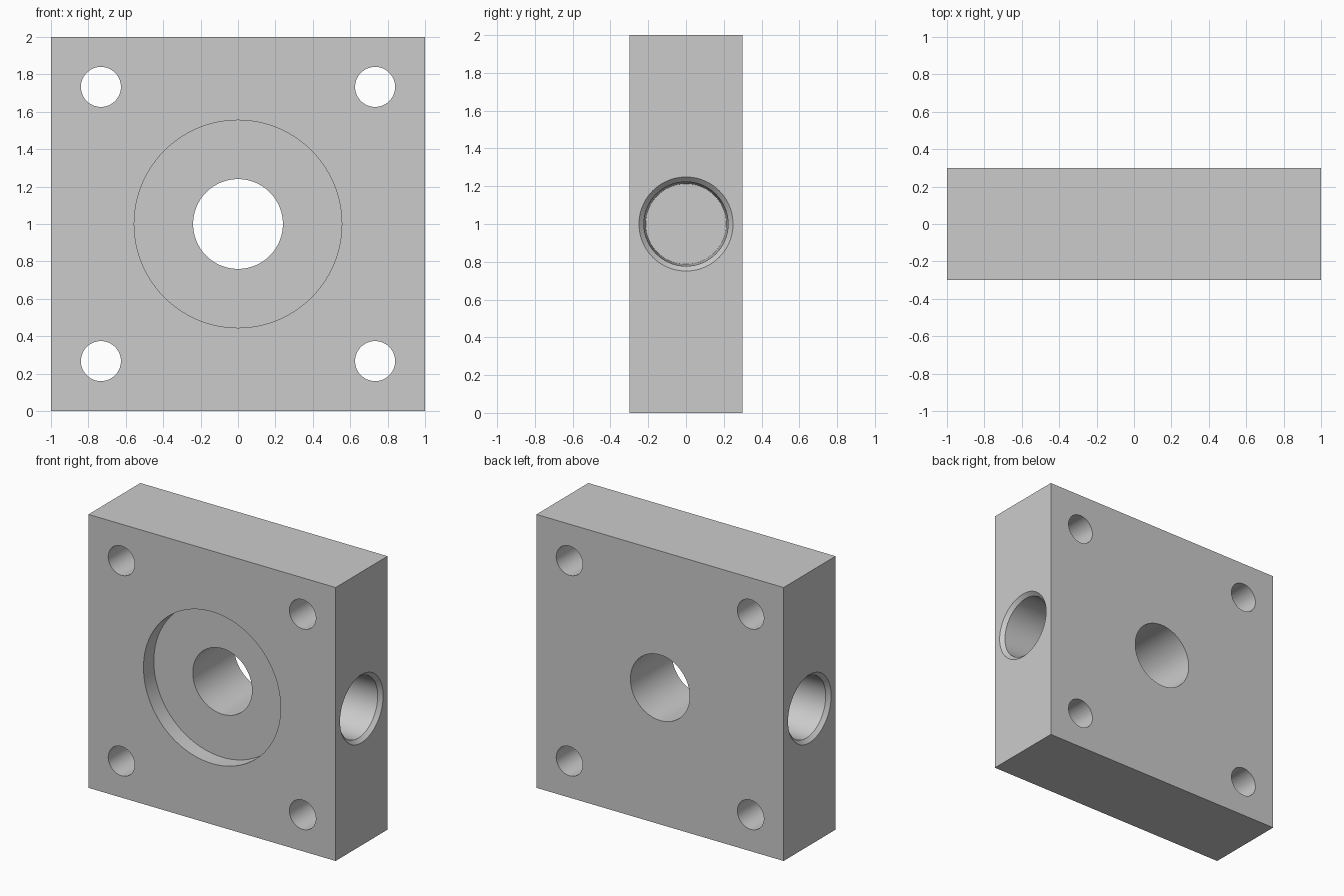
import bpy
import bmesh
from math import pi, radians

cube = bpy.data.objects.get("Cube")
if cube:
    bpy.data.objects.remove(cube, do_unlink=True)

# Plain grey metal
grey = bpy.data.materials.new("plain_grey")
grey.use_nodes = True
COLOUR = (0.6, 0.6, 0.6, 1)
grey.diffuse_color = COLOUR
grey.node_tree.nodes["Principled BSDF"].inputs["Base Color"].default_value = COLOUR

HALF, THICK, MID = 1.0, 0.6, 1.0
FRONT = -THICK / 2

# Square block
bpy.ops.mesh.primitive_cube_add(size=1, location=(0, 0, MID))
block = bpy.context.object
block.name = "mounting_block"
block.scale = (2 * HALF, THICK, 2 * HALF)
bpy.ops.object.transform_apply(location=False, rotation=False, scale=True)
block.data.materials.append(grey)


def cut(name, profile, location, rotation):
    """Subtract a round cutter whose profile lists (radius, height) rings."""
    bm = bmesh.new()
    steps = 96
    rings = []
    for radius, height in profile:
        ring = bmesh.ops.create_circle(bm, segments=steps, radius=radius)["verts"]
        for v in ring:
            v.co.z = height
        rings.append(ring)
    for low, high in zip(rings, rings[1:]):
        for i in range(steps):
            j = (i + 1) % steps
            bm.faces.new((low[i], low[j], high[j], high[i]))
    bm.faces.new(rings[0])
    bm.faces.new(rings[-1])
    bmesh.ops.recalc_face_normals(bm, faces=bm.faces)
    mesh = bpy.data.meshes.new(name)
    bm.to_mesh(mesh)
    bm.free()
    mesh.materials.append(grey)
    cutter = bpy.data.objects.new(name, mesh)
    cutter.location, cutter.rotation_euler = location, rotation
    cutter.hide_render = True
    bpy.context.collection.objects.link(cutter)
    mod = block.modifiers.new(name, "BOOLEAN")
    mod.operation, mod.solver, mod.object = "DIFFERENCE", "EXACT", cutter
    bpy.context.view_layer.objects.active = block
    bpy.ops.object.modifier_apply(modifier=name)
    bpy.data.objects.remove(cutter, do_unlink=True)


ALONG_Y = (pi / 2, 0, 0)

# Shallow round recess in the front, and the bore behind it
cut("front_recess", [(0.555, -FRONT - 0.12), (0.555, 0.5)], (0, 0, MID), ALONG_Y)
cut("centre_bore", [(0.24, -0.5), (0.24, 0.5)], (0, 0, MID), ALONG_Y)

# Four bolt holes
for x in (-0.733, 0.733):
    for z in (-0.733, 0.733):
        cut("bolt_hole", [(0.107, -0.5), (0.107, 0.5)], (x, 0, MID + z), ALONG_Y)

# Blind tapered ports with a chamfered mouth, one on each side
port = [(0.213, -0.36), (0.223, -0.026), (0.249, 0), (0.259, 0.01)]
for side in (-1, 1):
    cut("side_port", port, (side * HALF, 0, MID), (0, side * pi / 2, 0))

# Smooth bores with crisp rims
bpy.ops.object.select_all(action="DESELECT")
block.select_set(True)
bpy.context.view_layer.objects.active = block
bpy.ops.object.shade_smooth_by_angle(angle=radians(25))
